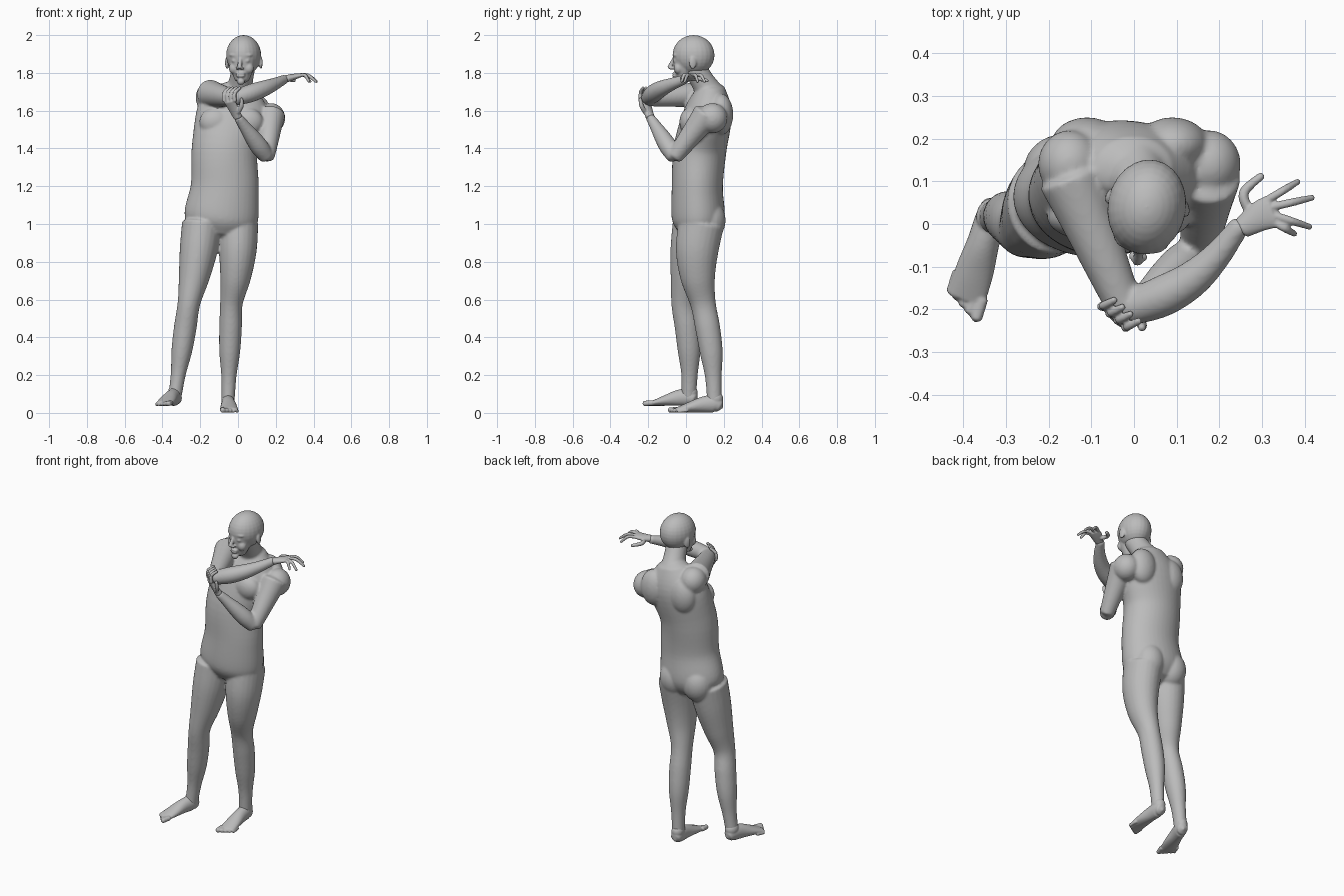
import bpy, bmesh, math
from mathutils import Vector, Matrix

cube = bpy.data.objects.get("Cube")
if cube:
    bpy.data.objects.remove(cube, do_unlink=True)

skin = bpy.data.materials.new("clay_grey")
skin.use_nodes = True
GREY = (.5, .5, .5, 1)
skin.diffuse_color = GREY
skin.node_tree.nodes["Principled BSDF"].inputs["Base Color"].default_value = GREY

DOWN, UP, NONE = Vector((0, 0, -1)), Vector((0, 0, 1)), Vector()
ACROSS = Vector((1, 0, 0))


def smooth_path(stations, steps):
    """Catmull-Rom samples through stations of (centre, half width, half depth)."""
    rows = [(*centre, width, depth) for centre, width, depth in stations]
    rows = [rows[0], *rows, rows[-1]]
    samples = []
    for before, start, end, after in zip(rows, rows[1:], rows[2:], rows[3:]):
        for step in range(steps):
            t = step / steps
            samples.append([
                b + t / 2 * (c - a + t * (2 * a - 5 * b + 4 * c - d + t * (3 * (b - c) + d - a)))
                for a, b, c, d in zip(before, start, end, after)])
    return samples + [list(rows[-1])]


def loft(bm, stations, side=ACROSS, sides=24, steps=6):
    """Closed tube with elliptical cross-sections and rounded ends."""
    rows = smooth_path(stations, steps)
    centres = [Vector(row[:3]) for row in rows]
    last = len(rows) - 1
    rings = []
    for i, (centre, row) in enumerate(zip(centres, rows)):
        width, depth = row[3:]
        tangent = (centres[min(i + 1, last)] - centres[max(i - 1, 0)]).normalized()
        u = (side - tangent * side.dot(tangent)).normalized()
        v = tangent.cross(u)
        angles = [math.tau * k / sides for k in range(sides)]
        ring = [bm.verts.new(centre + u * width * math.cos(a) + v * depth * math.sin(a)) for a in angles]
        rings.append(ring)
        if i in (0, last):
            bulge = tangent * min(width, depth) * (.6 if i else -.6)
            tip = bm.verts.new(centre + bulge)
            for k in range(sides):
                bm.faces.new((tip, ring[k - 1], ring[k]))
    for low, high in zip(rings, rings[1:]):
        for k in range(sides):
            bm.faces.new((low[k - 1], low[k], high[k], high[k - 1]))


def limb(start, end, widths, bow=NONE, ratio=1):
    """Evenly spaced stations from joint to joint, bowed in the middle."""
    stations = []
    for i, width in enumerate(widths):
        t = i / (len(widths) - 1)
        centre = start.lerp(end, t) + Vector(bow) * math.sin(math.pi * t)
        stations.append((centre, width, width * ratio))
    return stations


def ball(bm, centre, radii, turn=0):
    matrix = (Matrix.Translation(centre) @ Matrix.Rotation(math.radians(turn), 4, "Z")
              @ Matrix.Diagonal((*radii, 1)))
    bmesh.ops.create_uvsphere(bm, u_segments=24, v_segments=16, radius=1, matrix=matrix)


def finish(bm, name, voxel, smoothing, place=NONE, turn=0):
    """Fuse the overlapping forms of one part into a single smooth skin."""
    matrix = Matrix.Translation(place) @ Matrix.Rotation(math.radians(turn), 4, "Z")
    bmesh.ops.transform(bm, matrix=matrix, verts=bm.verts)
    bmesh.ops.recalc_face_normals(bm, faces=bm.faces)
    mesh = bpy.data.meshes.new(name)
    bm.to_mesh(mesh)
    bm.free()
    mesh.materials.append(skin)
    obj = bpy.data.objects.new(name, mesh)
    bpy.context.collection.objects.link(obj)
    fuse = obj.modifiers.new("fuse", "REMESH")
    fuse.mode = "VOXEL"
    fuse.voxel_size = voxel
    fuse.use_smooth_shade = True
    soften = obj.modifiers.new("soften", "SMOOTH")
    soften.factor = .5
    soften.iterations = smoothing


# Joints of the pose
neck, skull = Vector((0, .14, 1.67)), Vector((.03, .04, 1.894))
right_shoulder, left_shoulder = Vector((-.15, .11, 1.69)), Vector((.175, .11, 1.58))
right_elbow, left_elbow = Vector((-.02, -.2, 1.665)), Vector((.152, -.06, 1.355))
right_wrist, left_wrist = Vector((.25, 0, 1.768)), Vector((0, -.19, 1.565))
right_hip, left_hip = Vector((-.19, .05, 1)), Vector((0, .08, 1))
right_knee, left_knee = Vector((-.26, -.01, .58)), Vector((-.035, .09, .58))
right_ankle, left_ankle = Vector((-.335, .015, .08)), Vector((-.053, .15, .06))

# Torso, from the crotch to the base of the neck
body = bmesh.new()
loft(body, [(Vector((-.1, .065, .95)), .14, .1), (Vector((-.09, .065, 1.03)), .195, .14),
            (Vector((-.07, .06, 1.2)), .18, .135), (Vector((-.07, .075, 1.4)), .175, .14),
            (Vector((-.02, .12, 1.6)), .19, .125), (Vector((0, .135, 1.73)), .09, .07)], sides=40)
loft(body, limb(neck, skull + DOWN * .06, (.08, .064, .062)))

# Chest, shoulder blades and buttocks
for sign in (-1, 1):
    ball(body, (sign * .085 - .035, .02, 1.54), (.085, .055, .075))
    ball(body, (sign * .1 - .01, .185, 1.58), (.085, .065, .11))
    ball(body, (sign * .08 - .09, .12, 1.02), (.09, .09, .11))

# Arms: one raised across the chest, the other folded up to hold its elbow
UPPER_ARM, FOREARM = (.075, .063, .053, .042), (.04, .048, .043, .033, .024)
for shoulder, elbow, wrist, bow in ((right_shoulder, right_elbow, right_wrist, (.02, -.03, 0)),
                                    (left_shoulder, left_elbow, left_wrist, NONE)):
    ball(body, shoulder + Vector((0, .03, -.02)), (.075, .08, .08))
    loft(body, limb(shoulder, elbow, UPPER_ARM))
    loft(body, limb(elbow, wrist, FOREARM, bow))

# Legs
THIGH, SHIN = (.107, .1, .082, .06), (.06, .06, .055, .04, .035)
for hip, knee, ankle, bow in ((right_hip, right_knee, right_ankle, (.005, 0, 0)),
                              (left_hip, left_knee, left_ankle, (.012, -.028, 0))):
    loft(body, limb(hip, knee, THIGH, bow, 1.13) + limb(knee, ankle, SHIN, (0, .014, 0), 1.1)[1:])
finish(body, "body", .0075, 6)

# Head, built around the skull centre and turned slightly to its right
head = bmesh.new()
ball(head, NONE, (.092, .112, .106))
loft(head, limb(Vector((0, -.035, .03)), Vector((0, -.055, -.135)), (.074, .073, .06, .036), ratio=.92))
loft(head, limb(Vector((0, -.1, -.01)), Vector((0, -.13, -.068)), (.009, .011, .013)))
ball(head, (0, -.092, -.14), (.022, .018, .018))
for lip in (-.098, -.11):
    ball(head, (0, -.1, lip), (.026, .014, .008))
FEATURES = {
    "brow": ((.035, -.088, 0), (.03, .017, .011)),
    "eye": ((.034, -.091, -.03), (.016, .014, .01)),
    "cheek": ((.04, -.075, -.07), (.027, .024, .03)),
    "nostril": ((.013, -.117, -.07), (.009, .012, .008)),
    "ear": ((.09, .012, -.04), (.009, .02, .034)),
}
for sign in (-1, 1):
    for (x, y, z), radii in FEATURES.values():
        ball(head, (sign * x, y, z), radii, sign * 20)
finish(head, "head", .005, 4, skull, -10)


def digit(bm, base, middle, tip, radius=.0095):
    """Finger or thumb bent at its middle."""
    loft(bm, [(base, radius, radius), (middle, radius, radius), (tip, radius * .75, radius * .75)],
         side=Vector((.3, .2, 1)), sides=12)


# Right hand, spread open like a fan
hand = bmesh.new()
palm = Vector((.325, .03, 1.787))
spread = Vector((-.3, 1, 0)).normalized()
loft(hand, [(right_wrist - spread * .01, .025, .02), (right_wrist.lerp(palm, .6), .036, .016),
            (palm, .04, .012)], side=spread)
for i, (angle, length) in enumerate(((-30, .05), (-18, .09), (13, .1), (31, .08))):
    base = palm + spread * (i * .02 - .03)
    reach = Vector((math.cos(math.radians(angle)), math.sin(math.radians(angle)), 0)) * length
    digit(hand, base, base + reach / 2, base + reach + DOWN * .035)
thumb = right_wrist + Vector((.02, .03, 0))
digit(hand, thumb, thumb + spread * .045, thumb + Vector((.03, .084, -.01)), .012)
finish(hand, "right_hand", .004, 2)

# Left hand, fingers wrapped around the elbow
hand = bmesh.new()
palm = Vector((-.045, -.217, 1.65))
spread = Vector((.75, -.65, 0)).normalized()
loft(hand, [(left_wrist, .026, .022), (left_wrist.lerp(palm, .4), .032, .018), (palm, .04, .014)],
     side=spread)
for i in range(4):
    base = palm + spread * (i * .025 - .038)
    digit(hand, base, base + UP * .043, base + Vector((.03, .015, .073)), .0105)
thumb = left_wrist + Vector((0, -.025, .025))
digit(hand, thumb, thumb + Vector((.018, -.02, .035)), thumb + Vector((.018, -.028, .075)), .012)
finish(hand, "left_hand", .004, 2)


def foot(name, ankle, ground, turn, inner):
    """Foot pointing to -y before it is turned; inner is the big toe side."""
    bm = bmesh.new()
    sole = [(.03, .03, .032), (0, .036, .046), (-.06, .038, .042), (-.13, .045, .028), (-.2, .046, .013)]
    loft(bm, [(Vector((0, y, height + .002)), width, height) for y, width, height in sole])
    ball(bm, (0, .005, .075), (.036, .042, .04))
    for i in range(5):
        radius = .0145 - i * .0015
        toe = Vector((inner * (.036 - i * .0195), i * .011 - .238, radius))
        loft(bm, limb(toe + Vector((0, .05, .004)), toe, (radius, radius)), sides=12)
    finish(bm, name, .0045, 3, Vector((ankle.x, ankle.y, ground)), turn)


foot("right_foot", right_ankle, .035, -17, 1)
foot("left_foot", left_ankle, 0, 2, -1)
